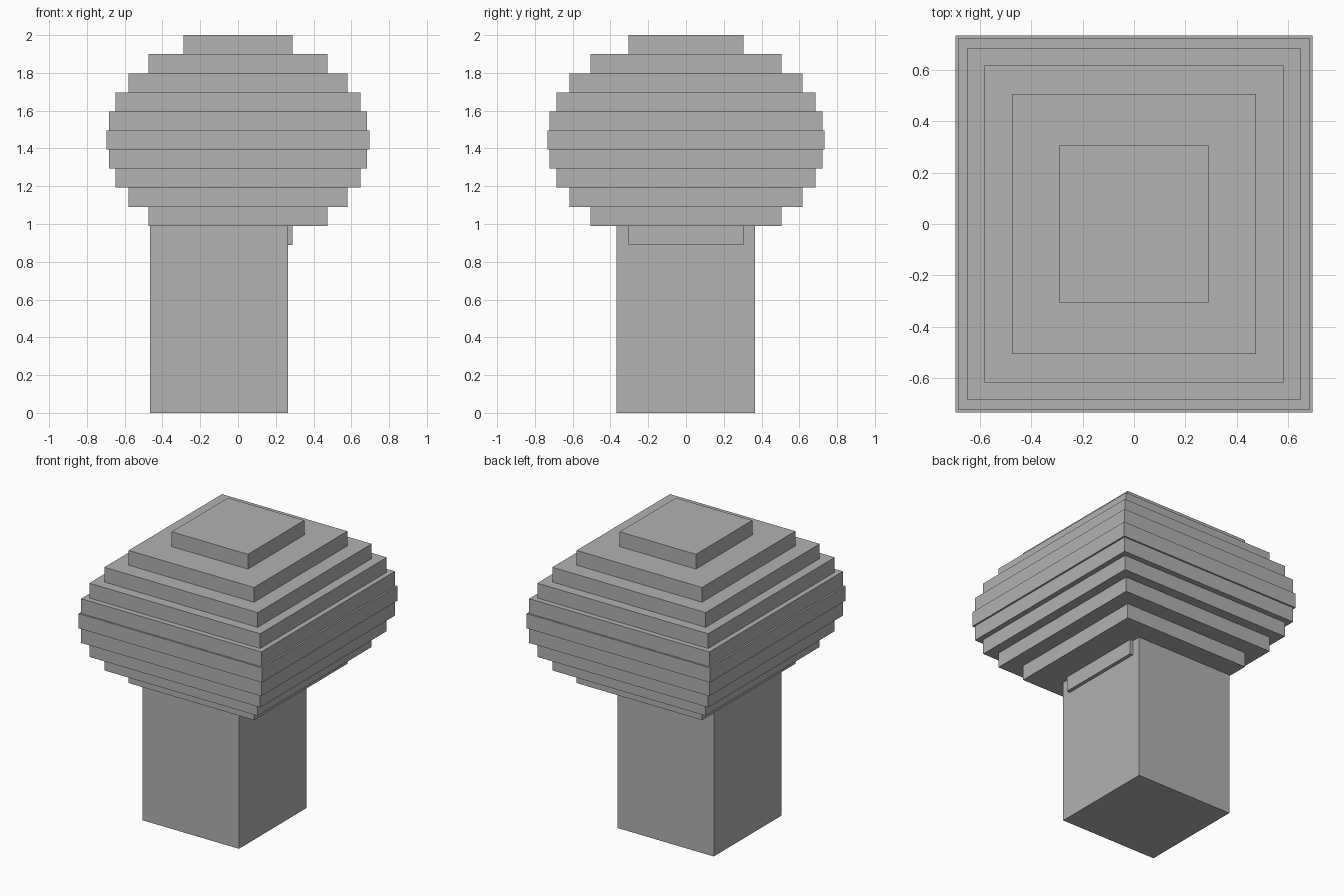
import bpy

if "Cube" in bpy.data.objects:
    bpy.data.objects.remove(bpy.data.objects["Cube"])

# Single flat grey
grey = bpy.data.materials.new("plain grey")
grey.diffuse_color = (0.445, 0.445, 0.445, 1)
grey.use_nodes = True
grey.node_tree.nodes["Principled BSDF"].inputs["Base Color"].default_value = grey.diffuse_color


def box(name, x0, x1, y0, y1, z0, z1):
    bpy.ops.mesh.primitive_cube_add(size=1)
    ob = bpy.context.object
    ob.name = name
    ob.location = ((x0 + x1) / 2, (y0 + y1) / 2, (z0 + z1) / 2)
    ob.scale = (x1 - x0, y1 - y0, z1 - z0)
    bpy.ops.object.transform_apply(location=True, rotation=False, scale=True)
    ob.data.materials.append(grey)
    return ob


# Square trunk, set off-centre and running up into the crown
box("trunk", -0.466, 0.265, -0.368, 0.365, 0, 1.04)

# Crown: stacked slabs, symmetric about the widest middle slab
half_sizes = [(0.289, 0.305), (0.475, 0.505), (0.581, 0.617),
              (0.648, 0.685), (0.683, 0.723), (0.695, 0.734)]
layers = half_sizes + half_sizes[-2::-1]
step = 0.101
base = 2.0 - step * len(layers)
for i, (hx, hy) in enumerate(layers):
    box(f"crown_layer_{i + 1}", -hx, hx, -hy, hy,
        base + i * step, base + (i + 1) * step)
